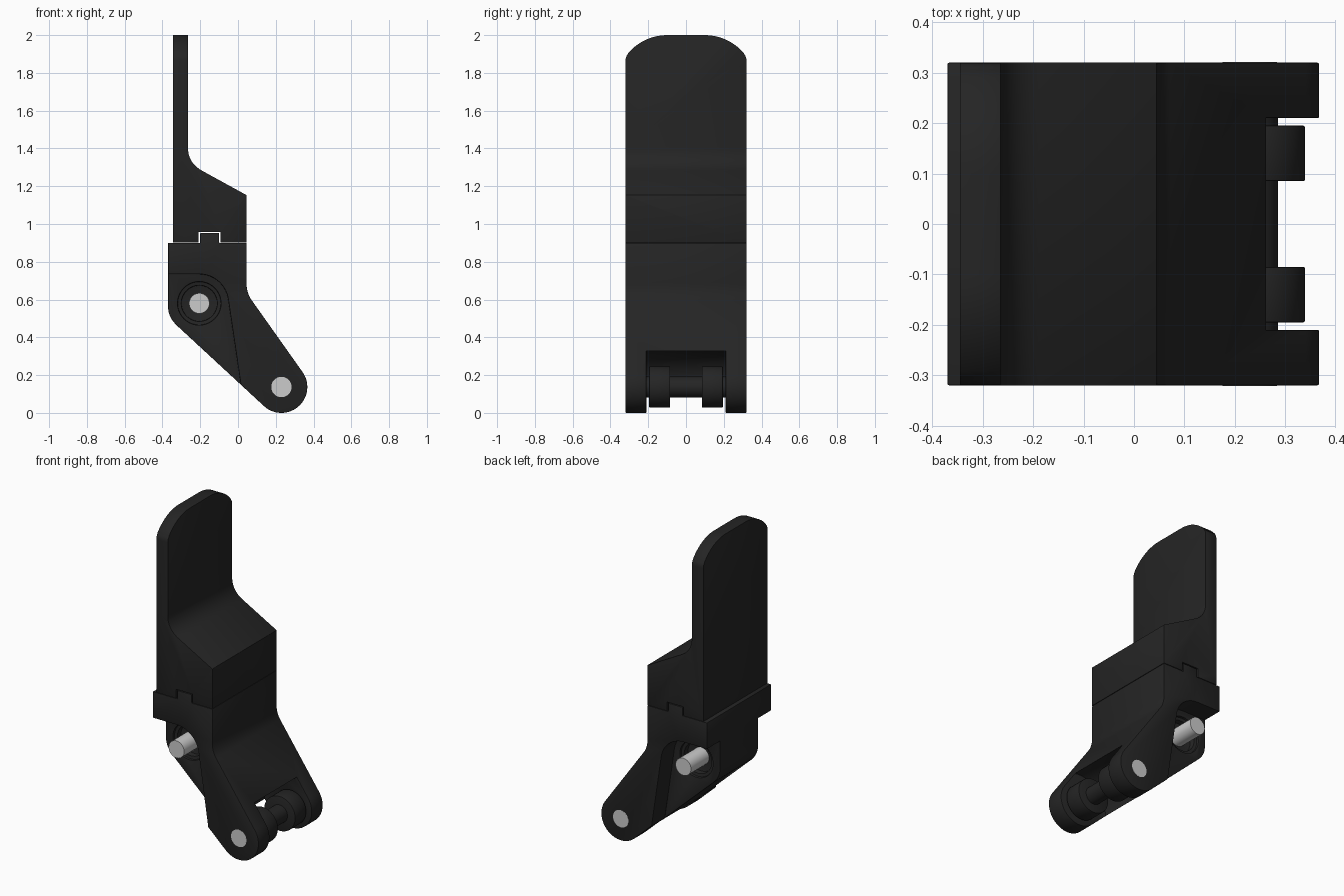
import bpy, bmesh
from math import sin, cos, pi, radians

if "Cube" in bpy.data.objects:
    bpy.data.objects.remove(bpy.data.objects["Cube"])

dark = bpy.data.materials.new("dark_body")
dark.diffuse_color = (0.018, 0.018, 0.018, 1)
dark.use_nodes = True
dark.node_tree.nodes["Principled BSDF"].inputs["Base Color"].default_value = dark.diffuse_color


def arc(cx, cz, r, a0, a1, n=10):
    return [(cx + r * cos(radians(a0 + (a1 - a0) * i / n)),
             cz + r * sin(radians(a0 + (a1 - a0) * i / n))) for i in range(n + 1)]


def curve(p0, p1, p2, n=8):
    # quadratic blend from p0 to p2 pulled towards p1
    return [tuple((1 - t) ** 2 * a + 2 * t * (1 - t) * b + t * t * c
                  for a, b, c in zip(p0, p1, p2)) for t in [i / n for i in range(n + 1)]]


def prism(name, pts, lo, hi, axis='y', mat=dark):
    # extrude a profile: (x, z) along y, or (y, z) along x
    bm = bmesh.new()
    place = (lambda p, d: (p[0], d, p[1])) if axis == 'y' else (lambda p, d: (d, p[0], p[1]))
    f = bm.faces.new([bm.verts.new(place(p, lo)) for p in pts])
    ext = bmesh.ops.extrude_face_region(bm, geom=[f])
    move = (0, hi - lo, 0) if axis == 'y' else (hi - lo, 0, 0)
    bmesh.ops.translate(bm, vec=move, verts=[v for v in ext['geom'] if isinstance(v, bmesh.types.BMVert)])
    bmesh.ops.recalc_face_normals(bm, faces=bm.faces)
    me = bpy.data.meshes.new(name)
    bm.to_mesh(me)
    bm.free()
    ob = bpy.data.objects.new(name, me)
    bpy.context.collection.objects.link(ob)
    if mat:
        me.materials.append(mat)
    return ob


def rod(name, x, z, r, lo, hi, mat=None, n=40):
    return prism(name, arc(x, z, r, 0, 360 - 360 / n, n - 1), lo, hi, mat=mat)


def activate(ob):
    bpy.ops.object.select_all(action='DESELECT')
    ob.select_set(True)
    bpy.context.view_layer.objects.active = ob


def boolean(ob, cutter, op='DIFFERENCE'):
    activate(ob)
    m = ob.modifiers.new("cut", 'BOOLEAN')
    m.operation, m.object, m.solver = op, cutter, 'EXACT'
    bpy.ops.object.modifier_apply(modifier=m.name)
    bpy.data.objects.remove(cutter)


def finish(ob, bevel=0):
    activate(ob)
    if bevel:
        m = ob.modifiers.new("edge", 'BEVEL')
        m.width, m.segments, m.limit_method, m.angle_limit = bevel, 2, 'ANGLE', radians(40)
        bpy.ops.object.modifier_apply(modifier=m.name)
    bpy.ops.object.shade_smooth_by_angle(angle=radians(30))


W = 0.32
PIVOT = (-0.205, 0.58)
AXLE = (0.23, 0.137)

# upper blade with sloped shoulder and slot for the tongue
blade = prism("blade", [(-0.345, 2.0), (-0.345, 0.902), (-0.208, 0.902), (-0.208, 0.958),
                        (-0.092, 0.958), (-0.092, 0.902), (0.045, 0.902), (0.045, 1.153)]
              + curve((-0.19, 1.282), (-0.265, 1.323), (-0.265, 1.405)) + [(-0.265, 2.0)], -W, W)
right = curve((W, 1.865), (W, 1.887), (0.305, 1.903), 5) + arc(0.1, 1.73, 0.27, 40, 90, 10)
outline = right + [(-y, z) for y, z in reversed(right)] + [(-W, 0.5), (W, 0.5)]
boolean(blade, prism("blade_outline", outline, -1, 1, 'x'), 'INTERSECT')
finish(blade, 0.005)

# lower bracket
body = prism("bracket", [(-0.37, 0.9), (-0.37, 0.56)]
             + curve((-0.37, 0.56), (-0.37, 0.5), (-0.31, 0.45))[1:]
             + arc(*AXLE, 0.137, 227, 396, 28)
             + curve((0.072, 0.597), (0.045, 0.635), (0.045, 0.69))
             + [(0.045, 0.9), (-0.1, 0.9), (-0.1, 0.953), (-0.2, 0.953), (-0.2, 0.9)], -W, W)

# side recesses and stepped bores around the pivot
recess = [(-0.6, 0.735)] + arc(*PIVOT, 0.155, 90, 8, 14) + [(0.045, -0.05), (-0.6, -0.05)]
for s in (-1, 1):
    def span(depth):
        return sorted((s * depth, s * 0.5))
    boolean(body, prism("recess_cutter", recess, *span(0.19)))
    boolean(body, rod("bore_cutter", *PIVOT, 0.115, *span(0.175)))
    boolean(body, rod("bore_cutter", *PIVOT, 0.095, *span(0.14)))

# fork slot at the lower end
boolean(body, rod("slot_cutter", *AXLE, 0.193, -0.21, 0.21, n=64))
finish(body, 0.003)

# pins and rollers
finish(rod("pivot_pin", *PIVOT, 0.054, -W, W))
finish(rod("axle_pin", *AXLE, 0.054, -0.321, 0.321))
finish(rod("axle_sleeve", *AXLE, 0.0555, -0.215, 0.215, dark))
for side, lo in (("front", -0.195), ("back", 0.085)):
    finish(rod(side + "_roller", *AXLE, 0.109, lo, lo + 0.11, dark), 0.003)
